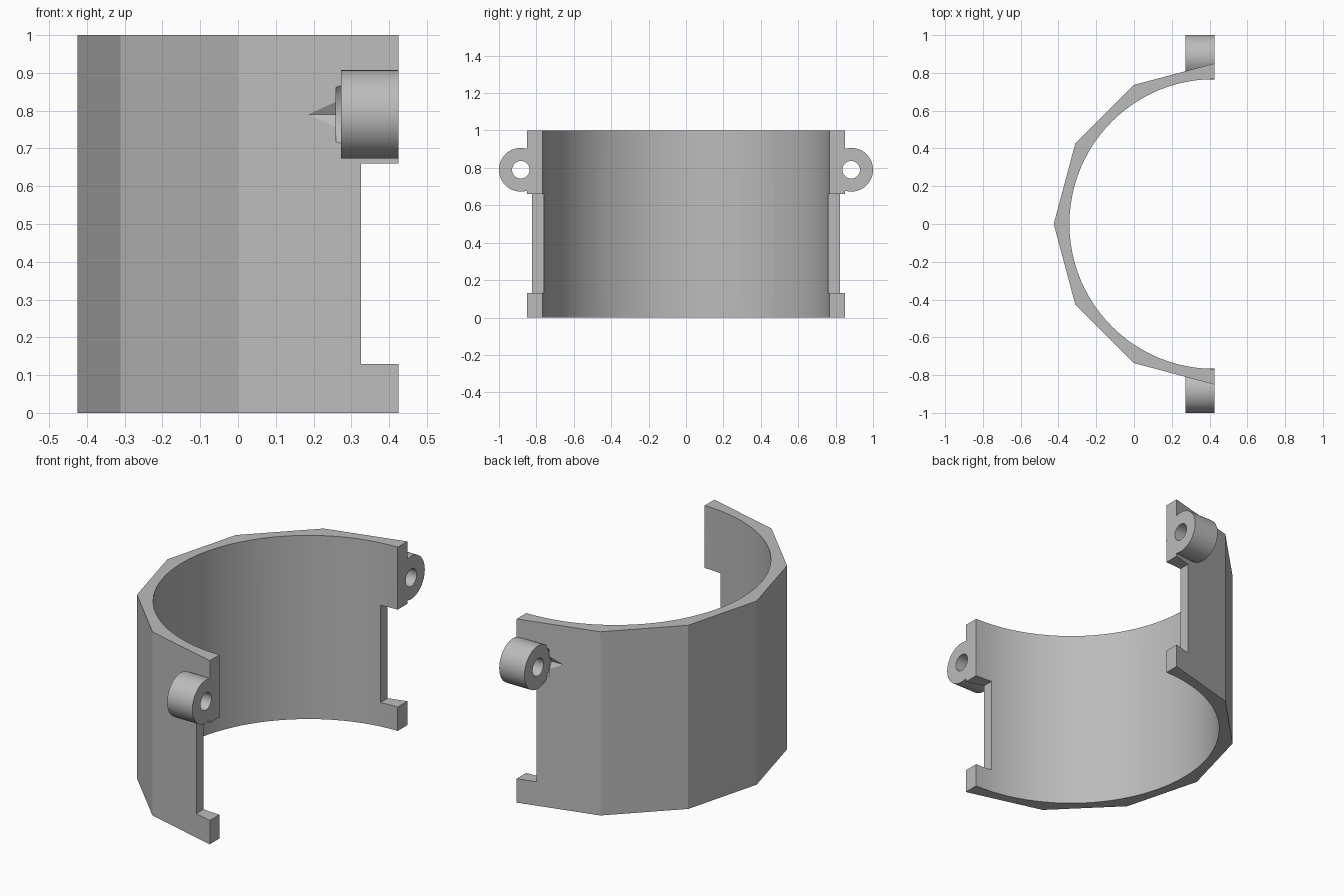
import bpy
import bmesh
from math import cos, sin, pi, radians
from mathutils import Matrix, Vector

cube = bpy.data.objects.get("Cube")
if cube:
    bpy.data.objects.remove(cube, do_unlink=True)

grey = bpy.data.materials.new("plain grey")
grey.use_nodes = True
COLOUR = (0.5, 0.5, 0.5, 1)
grey.diffuse_color = COLOUR
grey.node_tree.nodes["Principled BSDF"].inputs["Base Color"].default_value = COLOUR

AXIS_X = 0.425            # ring axis, also the plane of the open ends
OUTER, INNER = 0.85, 0.767
LUG_Y, LUG_Z = 0.883, 0.79


def make_object(name, bm):
    bmesh.ops.recalc_face_normals(bm, faces=bm.faces)
    mesh = bpy.data.meshes.new(name)
    bm.to_mesh(mesh)
    bm.free()
    mesh.materials.append(grey)
    obj = bpy.data.objects.new(name, mesh)
    bpy.context.collection.objects.link(obj)
    return obj


def prism(name, points, offset):
    """Extrude a closed outline of 3D points along offset."""
    bm = bmesh.new()
    face = bm.faces.new([bm.verts.new(p) for p in points])
    result = bmesh.ops.extrude_face_region(bm, geom=[face], use_keep_orig=True)
    verts = [v for v in result["geom"] if isinstance(v, bmesh.types.BMVert)]
    bmesh.ops.translate(bm, verts=verts, vec=offset)
    return make_object(name, bm)


def rod(name, side, radius, x0, x1, sides):
    """Prism along x on the lug axis, with one corner facing the ring."""
    turn = [2 * pi * i / sides for i in range(sides)]
    points = [(x0, side * (LUG_Y - radius * cos(a)), LUG_Z + radius * sin(a))
              for a in turn]
    return prism(name, points, Vector((x1 - x0, 0, 0)))


def combine(target, tool, operation):
    mod = target.modifiers.new(operation.lower(), "BOOLEAN")
    mod.operation = operation
    mod.solver = "EXACT"
    mod.object = tool
    bpy.context.view_layer.objects.active = target
    bpy.ops.object.modifier_apply(modifier=mod.name)
    bpy.data.objects.remove(tool, do_unlink=True)


def arc(radius, steps):
    angles = [pi / 2 + pi * i / steps for i in range(steps + 1)]
    return [(AXIS_X + radius * cos(a), radius * sin(a), 0) for a in angles]


# Half ring: faceted outside, round inside
ring = prism("half_ring_bracket", arc(OUTER, 6) + arc(INNER, 48)[::-1],
             Vector((0, 0, 1)))

# Two windows and two end notches, all cut radially
for angle in (90, 150, 210, 270):
    bm = bmesh.new()
    bmesh.ops.create_cube(bm, size=1)
    bm.transform(Matrix.Translation((AXIS_X, 0, 0.395))
                 @ Matrix.Rotation(radians(angle), 4, "Z")
                 @ Matrix.Translation((0.85, 0, 0))
                 @ Matrix.Diagonal((0.5, 0.2, 0.53, 1)))
    combine(ring, make_object("window_cutter", bm), "DIFFERENCE")

# Screw lugs with nut and washer recesses behind them
for side in (-1, 1):
    combine(ring, rod("nut_cutter", side, 0.097, 0.1, 0.3, 6), "DIFFERENCE")
    combine(ring, rod("washer_cutter", side, 0.106, 0.26, 0.3, 40), "DIFFERENCE")
    combine(ring, rod("lug", side, 0.117, 0.273, AXIS_X, 48), "UNION")
    combine(ring, rod("hole_cutter", side, 0.047, 0.2, 0.6, 32), "DIFFERENCE")

# Smooth the round surfaces, keep the facets crisp
bpy.ops.object.select_all(action="DESELECT")
ring.select_set(True)
bpy.context.view_layer.objects.active = ring
bpy.ops.object.shade_smooth_by_angle(angle=radians(15))
